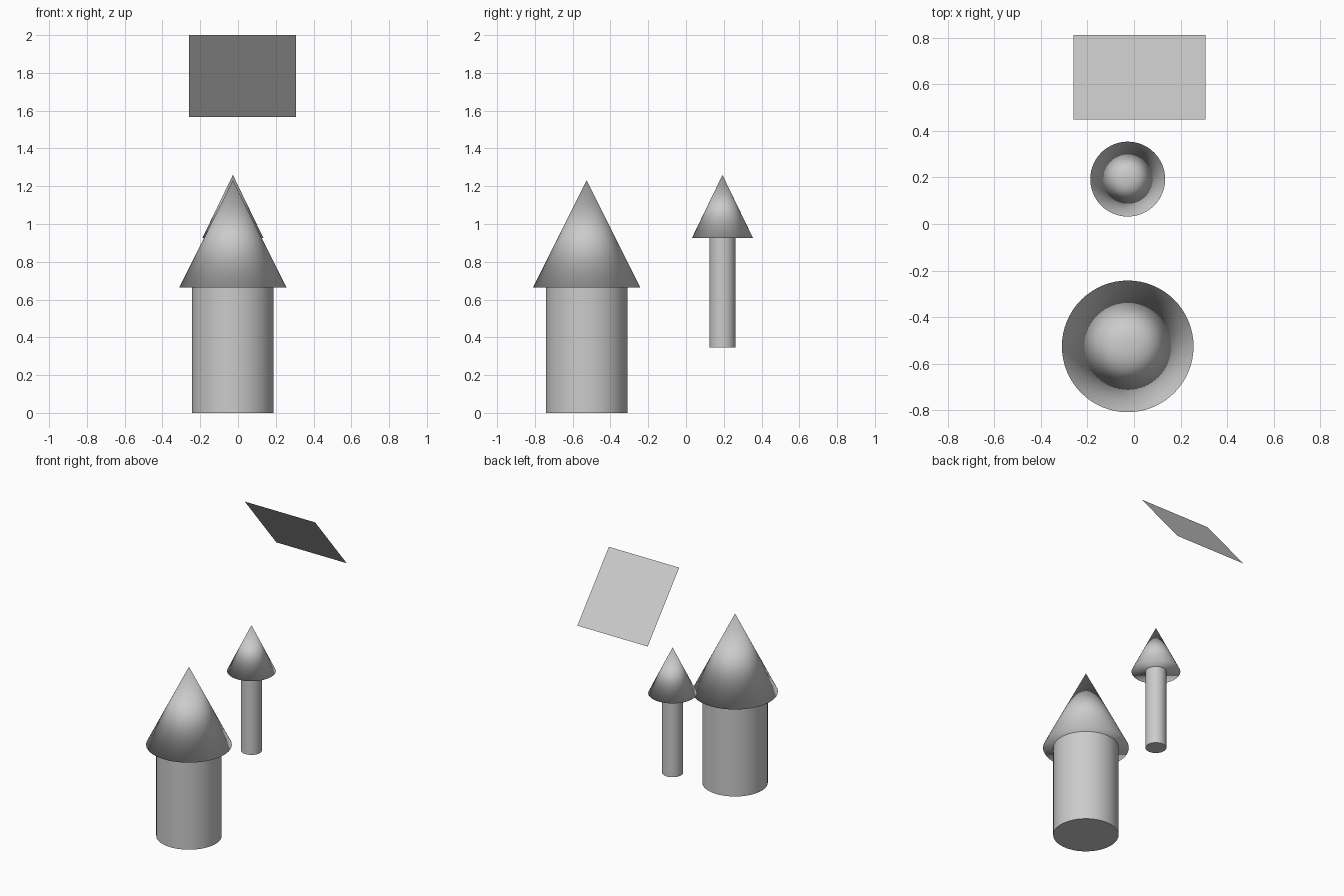
import bpy
import math

if "Cube" in bpy.data.objects:
    bpy.data.objects.remove(bpy.data.objects["Cube"])

SIDES = 64


def tower(name, x, y, z_bottom, z_eave, z_tip, r_stem, r_cap):
    # Round stem, capped at both ends
    bpy.ops.mesh.primitive_cylinder_add(
        vertices=SIDES, radius=r_stem, depth=z_eave - z_bottom,
        location=(x, y, (z_bottom + z_eave) / 2))
    bpy.context.object.name = name + "_stem"
    bpy.ops.object.shade_smooth_by_angle(angle=math.radians(30))

    # Pointed cap, smooth all over including its base rim
    bpy.ops.mesh.primitive_cone_add(
        vertices=SIDES, radius1=r_cap, radius2=0, depth=z_tip - z_eave,
        location=(x, y, (z_eave + z_tip) / 2))
    bpy.context.object.name = name + "_cap"
    bpy.ops.object.shade_smooth()


# Large tower in front, small raised one behind it
tower("large", -0.027, -0.526, 0.0, 0.665, 1.232, 0.216, 0.283)
tower("small", -0.027, 0.193, 0.347, 0.927, 1.26, 0.069, 0.161)

# Thin square panel above the back, facing up and backwards
bpy.ops.mesh.primitive_plane_add(
    size=0.567, location=(0.024, 0.63, 1.783),
    rotation=(math.radians(-50.2), 0, 0))
bpy.context.object.name = "tilted_panel"
